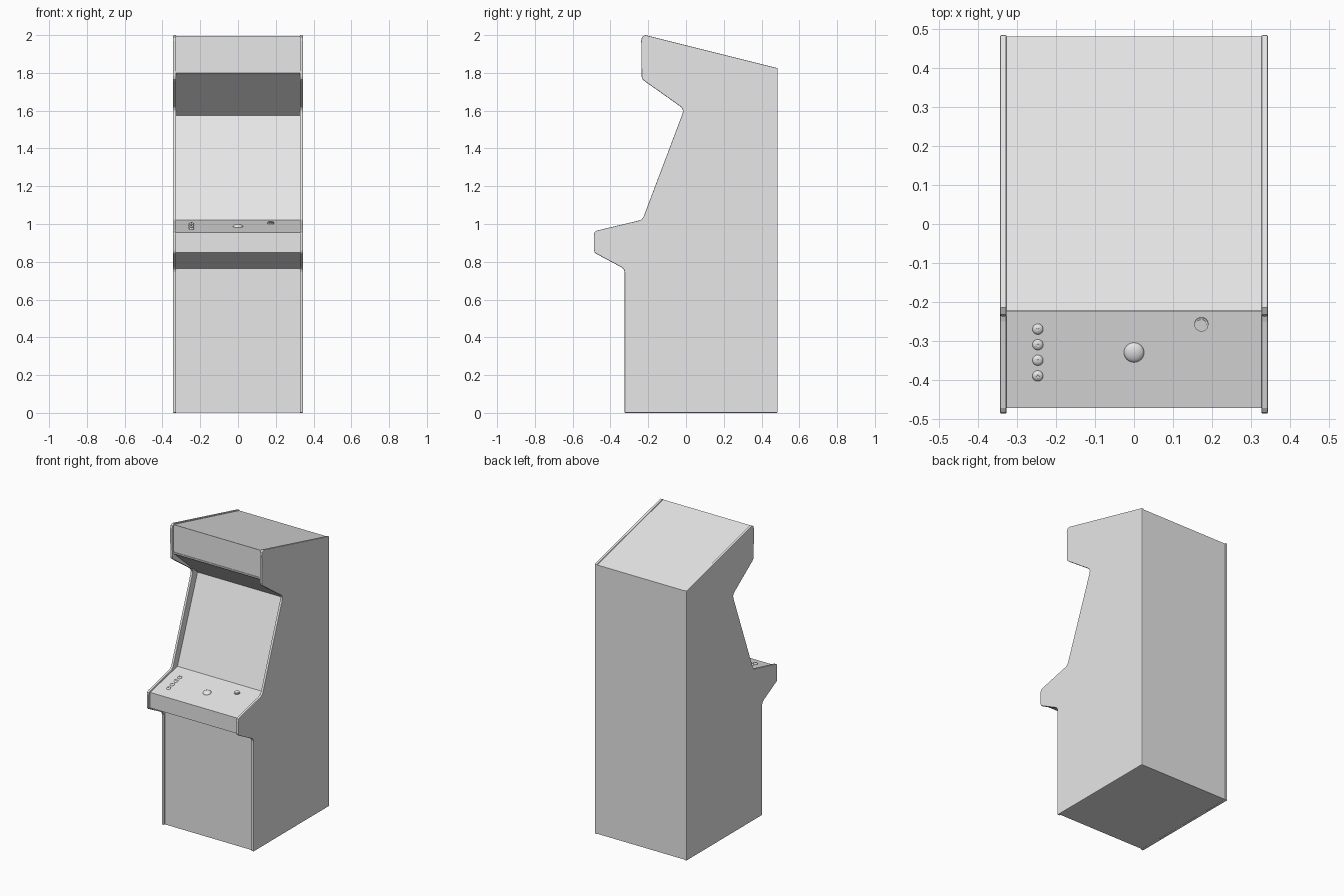
import bpy, bmesh, math
from mathutils import Matrix

if "Cube" in bpy.data.objects:
    bpy.data.objects.remove(bpy.data.objects["Cube"])

grey = bpy.data.materials.new("plain grey")
grey.diffuse_color = (0.8, 0.8, 0.8, 1)
grey.use_nodes = True
grey.node_tree.nodes["Principled BSDF"].inputs["Base Color"].default_value = grey.diffuse_color


def make(name, bm, smooth=True):
    bmesh.ops.recalc_face_normals(bm, faces=bm.faces)
    me = bpy.data.meshes.new(name)
    bm.to_mesh(me)
    bm.free()
    me.materials.append(grey)
    ob = bpy.data.objects.new(name, me)
    bpy.context.collection.objects.link(ob)
    if smooth:
        bpy.context.view_layer.objects.active = ob
        ob.select_set(True)
        bpy.ops.object.shade_smooth_by_angle(angle=math.radians(35))
        ob.select_set(False)
    return ob


def slab(name, profile, x0, x1, bevel=0):
    # closed (y, z) profile extruded along x
    bm = bmesh.new()
    f = bm.faces.new([bm.verts.new((x0, y, z)) for y, z in profile])
    r = bmesh.ops.extrude_face_region(bm, geom=[f])
    vs = [v for v in r["geom"] if isinstance(v, bmesh.types.BMVert)]
    bmesh.ops.translate(bm, verts=vs, vec=(x1 - x0, 0, 0))
    ob = make(name, bm, False)
    if bevel:
        m = ob.modifiers.new("rounded edge", 'BEVEL')
        m.width, m.segments = bevel, 2
        m.limit_method, m.angle_limit = 'ANGLE', math.radians(60)
    return ob


# side panels
side = [(0.485, 0), (-0.325, 0), (-0.325, 0.745), (-0.329, 0.759), (-0.34, 0.77),
        (-0.475, 0.842), (-0.484, 0.85), (-0.487, 0.86), (-0.487, 0.945),
        (-0.484, 0.957), (-0.473, 0.965), (-0.25, 1.018), (-0.235, 1.024),
        (-0.224, 1.04), (-0.018, 1.585), (-0.016, 1.6), (-0.024, 1.618),
        (-0.22, 1.757), (-0.231, 1.767), (-0.235, 1.782), (-0.237, 1.97),
        (-0.233, 1.99), (-0.215, 2.0), (0.485, 1.825)]
slab("left_side_panel", side, -0.344, -0.327, 0.004)
slab("right_side_panel", side, 0.327, 0.344, 0.004)

# cabinet body between the panels: base, control deck, screen, marquee, roof
body = [(0.482, 0.002), (-0.315, 0.002), (-0.315, 0.765), (-0.472, 0.85), (-0.472, 0.955),
        (-0.18, 1.02), (0.035, 1.575), (-0.222, 1.8), (-0.222, 1.995), (0.482, 1.821)]
slab("cabinet_body", body, -0.328, 0.328)

# thin lip under the marquee
slab("marquee_lip", [(-0.226, 1.8), (-0.226, 1.81), (-0.21, 1.81), (-0.21, 1.79)], -0.327, 0.327)

# controls sit on the sloping deck
slope = math.atan2(0.065, 0.292)


def on_deck(x, y):
    z = 0.955 + (y + 0.472) * math.tan(slope)
    return Matrix.Translation((x, y, z)) @ Matrix.Rotation(slope, 4, 'X')


def dome(name, x, y, r, h):
    bm = bmesh.new()
    m = on_deck(x, y) @ Matrix.Diagonal((1, 1, h / r, 1))
    bmesh.ops.create_uvsphere(bm, u_segments=24, v_segments=12, radius=r, matrix=m)
    return make(name, bm)


def disc(name, x, y, r, h):
    bm = bmesh.new()
    m = on_deck(x, y)
    bmesh.ops.create_cone(bm, cap_ends=True, segments=24, radius1=r, radius2=r,
                          depth=2 * h, matrix=m)
    return make(name, bm)


dome("track_ball", 0, -0.33, 0.026, 0.012)
for i in range(4):
    y = -0.27 - 0.04 * i
    dome(f"button_{i + 1}", -0.247, y, 0.014, 0.008)
    disc(f"button_tip_{i + 1}", -0.247, y, 0.004, 0.011)
disc("start_button_ring", 0.173, -0.257, 0.018, 0.007)
disc("start_button", 0.173, -0.257, 0.014, 0.01)
